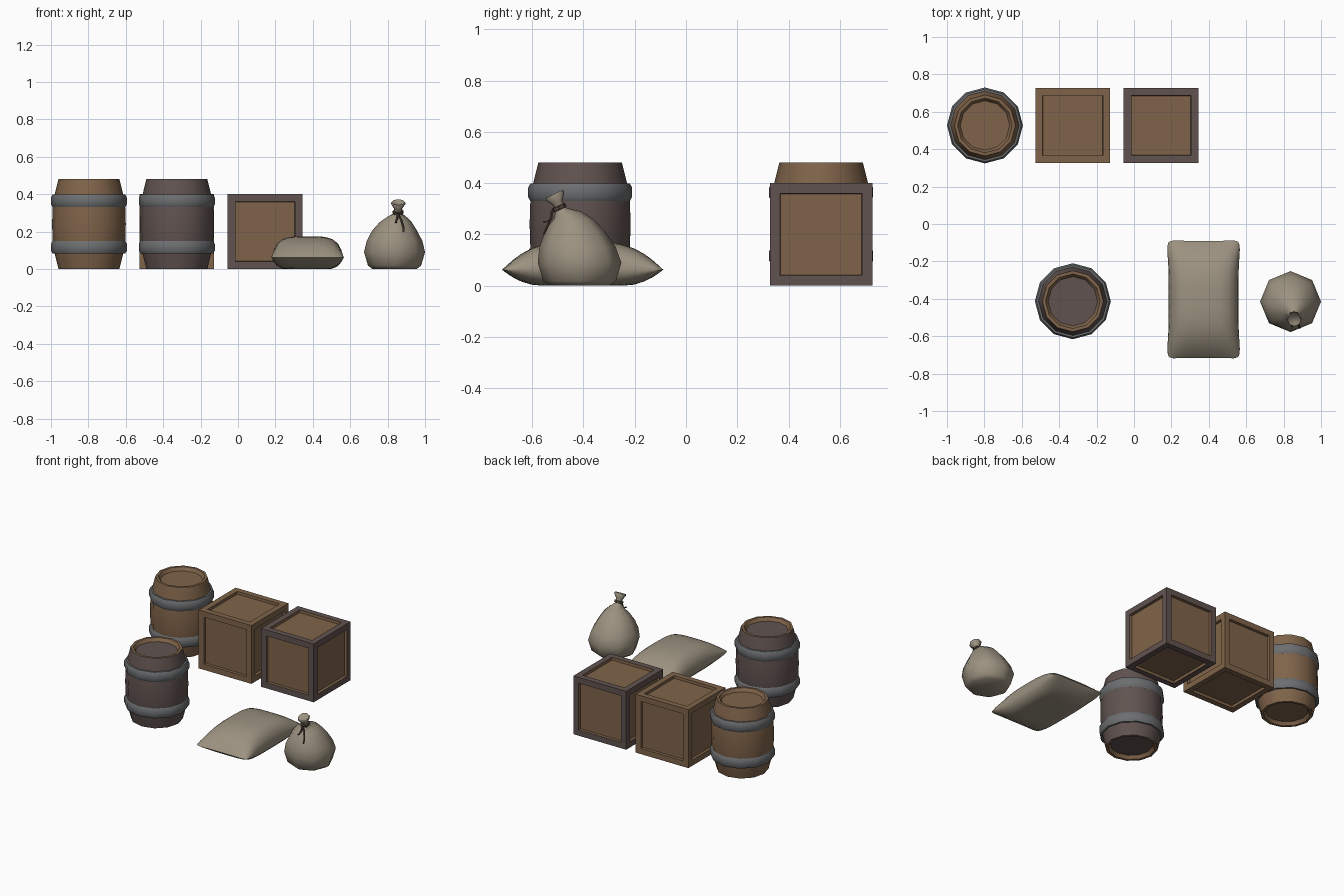
import bpy, bmesh, math
from mathutils import Vector, Matrix

if "Cube" in bpy.data.objects:
    bpy.data.objects.remove(bpy.data.objects["Cube"])


def material(name, rgb):
    m = bpy.data.materials.new(name)
    m.diffuse_color = (*rgb, 1)
    m.use_nodes = True
    m.node_tree.nodes["Principled BSDF"].inputs["Base Color"].default_value = m.diffuse_color
    return m


BROWN = material("brown wood", (0.215, 0.127, 0.068))
DARK = material("dark wood", (0.118, 0.086, 0.080))
METAL = material("grey metal", (0.150, 0.155, 0.160))
CLOTH = material("sack cloth", (0.330, 0.285, 0.215))
ROPE = material("tie rope", (0.075, 0.055, 0.040))


def finish(bm, name, mats, smooth=None):
    bmesh.ops.remove_doubles(bm, verts=bm.verts, dist=1e-5)
    bmesh.ops.recalc_face_normals(bm, faces=bm.faces)
    me = bpy.data.meshes.new(name)
    bm.to_mesh(me)
    bm.free()
    for m in mats:
        me.materials.append(m)
    ob = bpy.data.objects.new(name, me)
    bpy.context.collection.objects.link(ob)
    if smooth:
        bpy.ops.object.select_all(action='DESELECT')
        ob.select_set(True)
        bpy.context.view_layer.objects.active = ob
        bpy.ops.object.shade_smooth_by_angle(angle=math.radians(smooth))
    return ob


def loft(bm, rings, sides, cap=True, closed=False):
    """Rings are (centre, radius, tilt about x)."""
    rows = []
    for c, r, tilt in rings:
        rot = Matrix.Rotation(tilt, 3, 'X')
        rows.append([bm.verts.new(Vector(c) + rot @ Vector(
            (r * math.cos(a), r * math.sin(a), 0)))
            for a in (2 * math.pi * i / sides for i in range(sides))])
    pairs = list(zip(rows, rows[1:])) + ([(rows[-1], rows[0])] if closed else [])
    for a, b in pairs:
        for i in range(sides):
            j = (i + 1) % sides
            bm.faces.new((a[i], a[j], b[j], b[i]))
    if cap and not closed:
        bm.faces.new(rows[0])
        bm.faces.new(rows[-1])


def barrel(name, x, y, body, rim):
    # staves with recessed lids at both ends
    half = [(0.132, 0.022), (0.146, 0.0), (0.163, 0.0), (0.184, 0.085),
            (0.194, 0.145), (0.197, 0.24)]
    prof = half + [(r, 0.48 - z) for r, z in half[-2::-1]]
    bm = bmesh.new()
    loft(bm, [((x, y, z), r, 0) for r, z in prof], 12)
    bm.normal_update()
    for f in bm.faces:
        rad = max(math.hypot(v.co.x - x, v.co.y - y) for v in f.verts)
        is_lid = len(f.verts) == 12
        f.material_index = 1 if rad < 0.165 and not is_lid else 0
    finish(bm, name, [body, rim], 35)
    # two metal hoops
    for label, z in (("lower", 0.116), ("upper", 0.364)):
        bm = bmesh.new()
        hoop = [(0.180, -0.034), (0.194, -0.034), (0.203, -0.018),
                (0.203, 0.018), (0.194, 0.034), (0.180, 0.034)]
        loft(bm, [((x, y, z + h), r, 0) for r, h in hoop], 12, closed=True)
        finish(bm, f"{name}_{label}_hoop", [METAL], 50)


def crate(name, x, y, frame, panel, border):
    bm = bmesh.new()
    bmesh.ops.create_cube(bm, size=0.4, matrix=Matrix.Translation((x, y, 0.2)))
    sides = list(bm.faces)
    # framed faces: flat border, then a recessed panel
    bmesh.ops.inset_individual(bm, faces=sides, thickness=border)
    for f in sides:
        f.material_index = 1
    bmesh.ops.inset_individual(bm, faces=sides, thickness=0.002, depth=-0.018)
    finish(bm, name, [frame, panel])


def lying_sack(x, y):
    bm = bmesh.new()
    nu, nv = 12, 18
    for top in (True, False):
        g = []
        for i in range(nu + 1):
            row = []
            for j in range(nv + 1):
                # sine spacing puts more rows near the seams
                u = math.sin(math.pi / 2 * (2 * i / nu - 1))
                v = math.sin(math.pi / 2 * (2 * j / nv - 1))
                px = 0.205 * u * (1 - 0.09 * (1 - v ** 4)) * (1 - 0.09 * v ** 12)
                py = 0.322 * v * (1 - 0.03 * (1 - u ** 4)) * (1 - 0.05 * u ** 12)
                wu = max(0, 1 - u ** 4) ** 0.5
                if top:
                    z = 0.062 + 0.113 * wu * (1 - abs(v) ** 3)
                else:
                    z = 0.062 - min(0.062, 0.070 * wu * (1 - v ** 4))
                row.append(bm.verts.new((x + px, y + py, z)))
            g.append(row)
        for i in range(nu):
            for j in range(nv):
                bm.faces.new((g[i][j], g[i + 1][j], g[i + 1][j + 1], g[i][j + 1]))
    finish(bm, "lying_sack", [CLOTH], 75)


def tied_sack(x, y):
    # body closing into a leaning neck with a flared mouth
    rings = [((x, y, 0), 0.118, 0), ((x, y, 0.018), 0.142, 0),
             ((x, y, 0.09), 0.163, 0), ((x, y - 0.008, 0.15), 0.149, 0),
             ((x, y - 0.018, 0.205), 0.120, 0.03),
             ((x + 0.006, y - 0.03, 0.25), 0.086, 0.1),
             ((x + 0.012, y - 0.047, 0.276), 0.054, 0.25),
             ((x + 0.018, y - 0.075, 0.296), 0.022, 0.4),
             ((x + 0.019, y - 0.085, 0.322), 0.021, 0.45),
             ((x + 0.020, y - 0.096, 0.350), 0.040, 0.45),
             ((x + 0.020, y - 0.099, 0.357), 0.036, 0.45),
             ((x + 0.020, y - 0.096, 0.347), 0.014, 0.45)]
    bm = bmesh.new()
    loft(bm, rings, 8)
    finish(bm, "tied_sack", [CLOTH], 70)
    # rope wound round the neck
    bm = bmesh.new()
    c, rot = Vector((x + 0.0185, y - 0.080, 0.304)), Matrix.Rotation(0.43, 3, 'X')
    prof = [(0.018, -0.009), (0.029, -0.007), (0.029, 0.007), (0.018, 0.009)]
    loft(bm, [(c + rot @ Vector((0, 0, h)), r, 0.43) for r, h in prof], 8, closed=True)
    finish(bm, "neck_tie", [ROPE], 40)
    # two loose rope ends hanging down the front
    for name, dx, drop in (("left_rope_end", -0.012, 0.05), ("right_rope_end", 0.03, 0.0)):
        pts = [(x + 0.018, y - 0.108, 0.294), (x + 0.018 + dx * 0.6, y - 0.112, 0.262),
               (x + 0.018 + dx, y - 0.130, 0.222 + drop * 0.5),
               (x + 0.018 + dx, y - 0.140, 0.200 + drop)]
        bm = bmesh.new()
        loft(bm, [(p, 0.006, 0.3) for p in pts], 5)
        finish(bm, name, [ROPE], 40)


barrel("brown_barrel", -0.797, 0.527, BROWN, BROWN)
barrel("dark_barrel", -0.327, -0.413, DARK, BROWN)
crate("brown_crate", -0.327, 0.527, BROWN, BROWN, 0.055)
crate("dark_crate", 0.145, 0.527, DARK, BROWN, 0.057)
lying_sack(0.372, -0.403)
tied_sack(0.837, -0.415)
